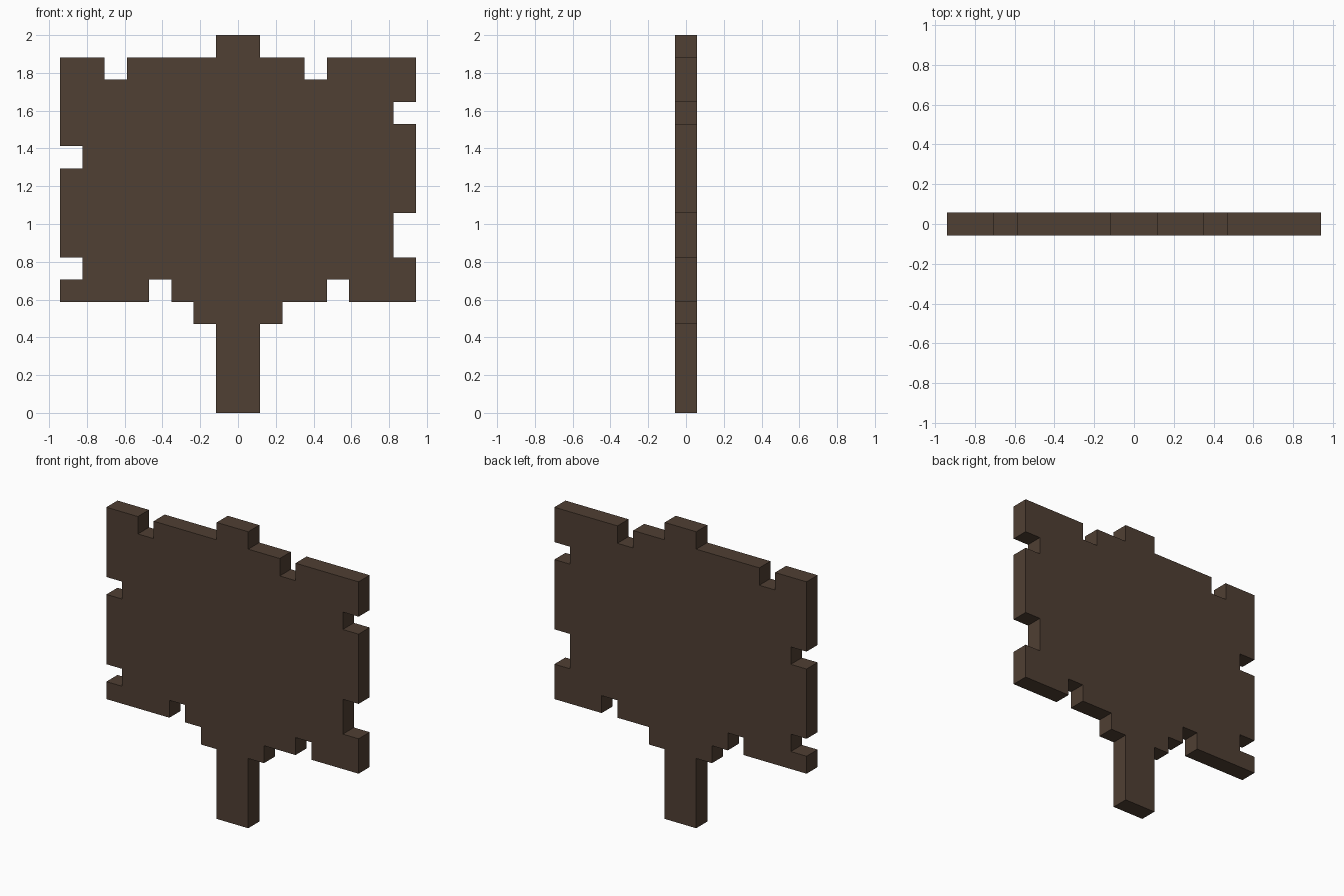
import bpy
import bmesh

if "Cube" in bpy.data.objects:
    bpy.data.objects.remove(bpy.data.objects["Cube"])

U = 2 / 17  # one block unit: the sign is 17 units tall

# Weathered wood
wood = bpy.data.materials.new("dark_brown_wood")
wood.diffuse_color = (0.080, 0.050, 0.033, 1)
wood.use_nodes = True
wood.node_tree.nodes["Principled BSDF"].inputs["Base Color"].default_value = wood.diffuse_color

# Signboard outline (x, z) in block units, anticlockwise seen from the front
outline = [
    # post foot and right half of the stepped bracket
    (-1, 0), (1, 0), (1, 4), (2, 4), (2, 5),
    # bottom right edge
    (4, 5), (4, 6), (5, 6), (5, 5), (8, 5),
    # right edge
    (8, 7), (7, 7), (7, 9), (8, 9), (8, 13), (7, 13), (7, 14), (8, 14), (8, 16),
    # top edge with post tip
    (4, 16), (4, 15), (3, 15), (3, 16), (1, 16), (1, 17), (-1, 17), (-1, 16),
    (-5, 16), (-5, 15), (-6, 15), (-6, 16), (-8, 16),
    # left edge
    (-8, 12), (-7, 12), (-7, 11), (-8, 11), (-8, 7), (-7, 7), (-7, 6), (-8, 6), (-8, 5),
    # bottom left edge and left half of the bracket
    (-4, 5), (-4, 6), (-3, 6), (-3, 5), (-2, 5), (-2, 4), (-1, 4),
]

# Extrude the outline one unit deep, centred on y = 0
bm = bmesh.new()
front = bm.faces.new([bm.verts.new((x * U, -U / 2, z * U)) for x, z in outline])
new = bmesh.ops.extrude_face_region(bm, geom=[front], use_keep_orig=True)["geom"]
back = [v for v in new if isinstance(v, bmesh.types.BMVert)]
bmesh.ops.translate(bm, verts=back, vec=(0, U, 0))
bmesh.ops.recalc_face_normals(bm, faces=bm.faces[:])

mesh = bpy.data.meshes.new("signboard_on_post")
bm.to_mesh(mesh)
bm.free()
mesh.materials.append(wood)
sign = bpy.data.objects.new("signboard_on_post", mesh)
bpy.context.collection.objects.link(sign)
